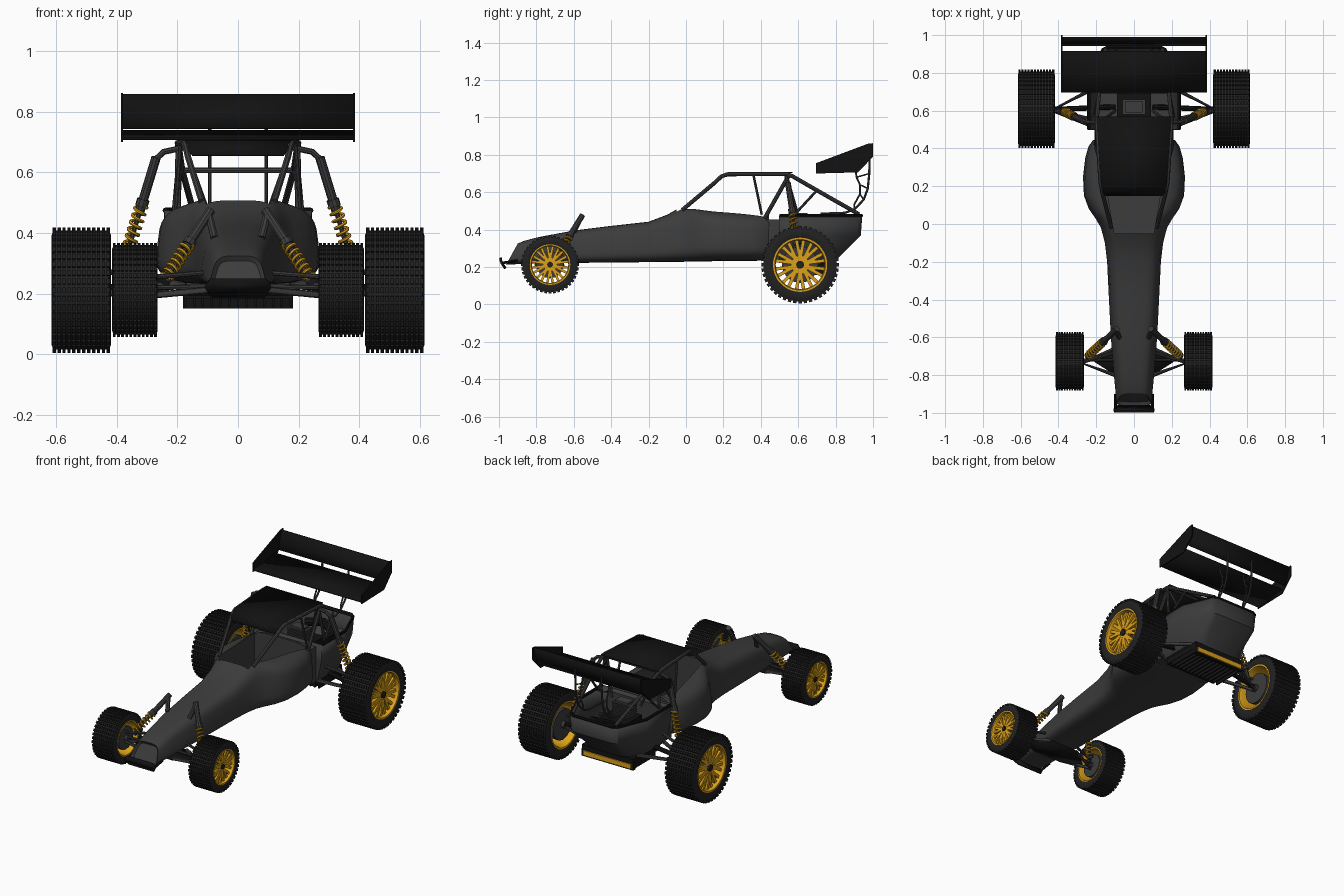
import bpy, bmesh
from math import sin, cos, pi, radians, copysign
from mathutils import Matrix, Vector

if "Cube" in bpy.data.objects:
    bpy.data.objects.remove(bpy.data.objects["Cube"])


def material(name, col):
    m = bpy.data.materials.new(name)
    m.diffuse_color = (*col, 1)
    m.use_nodes = True
    m.node_tree.nodes["Principled BSDF"].inputs["Base Color"].default_value = m.diffuse_color
    return m


GREY = material("dark_grey", (0.045, 0.045, 0.045))
BLACK = material("black", (0.006, 0.006, 0.006))
RUBBER = material("rubber", (0.015, 0.015, 0.015))
GOLD = material("gold", (0.72, 0.36, 0.01))


def finish(name, bm, mat, solid=0, offset=0):
    bmesh.ops.recalc_face_normals(bm, faces=bm.faces)
    me = bpy.data.meshes.new(name)
    bm.to_mesh(me)
    bm.free()
    me.materials.append(mat)
    ob = bpy.data.objects.new(name, me)
    bpy.context.collection.objects.link(ob)
    if solid:
        m = ob.modifiers.new("thickness", 'SOLIDIFY')
        m.thickness, m.offset = solid, offset
    return ob


def loft(name, rings, mat, cap=(True, True), solid=0, offset=0, loop=False):
    bm = bmesh.new()
    rows = [[bm.verts.new(p) for p in r] for r in rings]
    n = len(rows[0])
    for a, b in zip(rows, rows[1:] + (rows[:1] if loop else [])):
        for i in range(n):
            bm.faces.new((a[i], a[(i + 1) % n], b[(i + 1) % n], b[i]))
    if not loop:
        for use, r in zip(cap, (rows[0], rows[-1])):
            if use:
                bm.faces.new(r)
    return finish(name, bm, mat, solid, offset)


def strip(name, rows, t, mat):
    """Symmetric sheet through rows of (half width, y, z)."""
    bm = bmesh.new()
    vs = [(bm.verts.new((-w, y, z)), bm.verts.new((w, y, z))) for w, y, z in rows]
    for a, b in zip(vs, vs[1:]):
        bm.faces.new((a[0], a[1], b[1], b[0]))
    return finish(name, bm, mat, t)


def box(name, lo, hi, mat):
    bm = bmesh.new()
    lo, hi = Vector(lo), Vector(hi)
    bmesh.ops.create_cube(bm, size=1, matrix=Matrix.Translation((lo + hi) / 2) @ Matrix.Diagonal((*(hi - lo), 1)))
    return finish(name, bm, mat)


def tube(name, pts, r, mat=GREY, both=True, res=2):
    for s in ((1, -1) if both else (1,)):
        cu = bpy.data.curves.new(name, 'CURVE')
        cu.dimensions, cu.bevel_depth, cu.bevel_resolution, cu.use_fill_caps = '3D', r, res, True
        sp = cu.splines.new('POLY')
        sp.points.add(len(pts) - 1)
        for p, (x, y, z) in zip(sp.points, pts):
            p.co = (x * s, y, z, 1)
        tmp = bpy.data.objects.new("tmp", cu)
        me = bpy.data.meshes.new_from_object(tmp)
        bpy.data.objects.remove(tmp)
        me.materials.clear()
        me.materials.append(mat)
        side = ("_left" if s < 0 else "_right") if both else ""
        bpy.context.collection.objects.link(bpy.data.objects.new(name + side, me))


def lathe(name, prof, c, mat, n=48):
    """Closed (x, radius) profile spun about the wheel axle."""
    rings = [[(c[0] + x, c[1] + r * cos(2 * pi * k / n), c[2] + r * sin(2 * pi * k / n)) for x, r in prof]
             for k in range(n)]
    return loft(name, rings, mat, loop=True)


# main body: super-ellipse sections (y, half width, bottom, top, taper)
sections = [(-.962, .1, .212, .325, .3), (-.89, .108, .216, .34, .3), (-.8, .117, .22, .36, .3),
            (-.6, .133, .222, .395, .25), (-.4, .142, .224, .42, .2), (-.2, .15, .226, .442, .15),
            (-.1, .165, .227, .48, .2), (-.02, .19, .228, .525, .25), (.03, .22, .229, .52, .22),
            (.08, .252, .23, .51, .15), (.15, .275, .231, .5, .1), (.25, .28, .232, .494, .1),
            (.35, .268, .233, .488, .1), (.41, .25, .234, .486, .1), (.445, .225, .235, .484, .1)]
rings = []
for i, (y, w, zb, zt, tp) in enumerate(sections):
    shear = (.55, .2, .08)[i] if i < 3 else 0
    ring = []
    for k in range(40):
        c, s = cos(2 * pi * k / 40), sin(2 * pi * k / 40)
        x, f = w * copysign(abs(c) ** .5, c), (1 + copysign(abs(s) ** .5, s)) / 2
        ring.append((x * (1 - tp * f), y + shear * f * (zt - zb), zb + f * (zt - zb)))
    rings.append(ring)
body = loft("main_body", rings, GREY)
# recessed nose panel
bm = bmesh.new()
bm.from_mesh(body.data)
nose = min((f for f in bm.faces if len(f.verts) > 4), key=lambda f: f.calc_center_median().y)
bmesh.ops.inset_region(bm, faces=[nose], thickness=.012, depth=0)
bmesh.ops.translate(bm, verts=nose.verts, vec=(0, .015, -.006))
bm.to_mesh(body.data)
bm.free()
# cockpit opening
cut = loft("cockpit_cutter", [[(-.105, -.05, z), (.105, -.05, z), (.185, .43, z), (-.185, .43, z)]
                              for z in (.27, .65)], GREY)
cut.hide_render = True
mod = body.modifiers.new("cockpit", 'BOOLEAN')
mod.operation, mod.object, mod.solver = 'DIFFERENCE', cut, 'EXACT'
bpy.context.view_layer.objects.active = body
bpy.ops.object.modifier_apply(modifier="cockpit")
bpy.data.objects.remove(cut)

# engine bay tub, bulkhead and engine
tub = []
for z, w, w2, y1, y2 in ((.225, .19, .13, .7, .79), (.25, .21, .14, .71, .81), (.37, .235, .16, .74, .93), (.475, .24, .165, .74, .938)):
    tub.append([(-w, .5, z), (w, .5, z), (w, y1, z), (w2, y2 - .015, z), (w2 - .03, y2, z),
                (.03 - w2, y2, z), (-w2, y2 - .015, z), (-w, y1, z)])
loft("rear_tub", tub, GREY, cap=(True, False), solid=.01)
rim = [(x, y, z) for x, y, z in tub[-1]]
tube("tub_rim", rim[1:] + rim[:1], .009, BLACK, both=False)
box("center_bulkhead", (-.2, .43, .235), (.2, .51, .455), GREY)
box("engine_block", (-.09, .57, .24), (.09, .74, .4), BLACK)
for k in range(6):
    box(f"engine_fin_{k}", (-.06, .58, .4 + k * .014), (.06, .66, .407 + k * .014), GREY)
box("engine_cylinder", (-.045, .59, .39), (.045, .65, .49), GREY)
tube("exhaust", [(.05, .7, .36), (.1, .8, .4), (0, .86, .42), (-.1, .82, .41)], .025, BLACK, both=False)

# underbody diffuser with fins and gold rear strip
box("diffuser_plate", (-.18, .52, .185), (.18, .79, .225), BLACK)
for k in range(13):
    x = -.174 + k * .029
    box(f"diffuser_fin_{k}", (x - .004, .56, .157), (x + .004, .77, .187), BLACK)
box("rear_bumper_frame", (-.182, .77, .152), (.182, .79, .2), BLACK)
box("rear_bumper_strip", (-.168, .788, .16), (.168, .797, .19), GOLD)

# roll cage
tube("cage_roof_rail", [(.12, -.02, .505), (.165, .155, .652), (.172, .19, .685), (.178, .225, .696), (.198, .54, .697),
                        (.196, .57, .685), (.185, .7, .61), (.15, .925, .482)], .011)
tube("cage_main_hoop", [(.195, .55, .69), (.2, .42, .46)], .011)
tube("cage_side_pillar", [(.19, .36, .695), (.205, .405, .48)], .007)
tube("cage_rear_leg", [(.19, .54, .69), (.21, .57, .47)], .009)
tube("cage_diagonal", [(.175, .54, .68), (.1, .6, .47)], .008)
tube("cage_rear_brace", [(.185, .7, .61), (.21, .58, .48)], .007)
for nm, w, y, z in (("roof_front", .165, .17, .67), ("roof_rear", .197, .55, .692), ("back", .185, .7, .607)):
    tube("cage_crossbar_" + nm, [(-w, y, z), (w, y, z)], .009, both=False)
strip("roof_panel", [(.15, .15, .656), (.166, .17, .678), (.176, .215, .702), (.2, .57, .705)], .007, BLACK)

# rear wing
strip("wing_main_plane", [(.382, .697, .712), (.382, .8, .716), (.382, .915, .735)], .01, BLACK)
strip("wing_flap", [(.382, .948, .745), (.382, .965, .79), (.382, .985, .858)], .01, BLACK)
for s in (-1, 1):
    pts = ((.695, .7), (.695, .755), (.975, .86), (1, .862), (1, .79), (.92, .706))
    loft("wing_end_plate", [[(s * x, y, z) for y, z in pts] for x in (.379, .386)], BLACK)
outer = [(.093, .72, .485), (.093, .85, .49), (.093, .9, .508), (.093, .95, .56), (.093, .972, .62), (.093, .98, .7), (.093, .982, .8)]
inner = [(.093, .9, .535), (.093, .93, .59), (.093, .93, .64), (.093, .912, .68), (.093, .905, .73)]
tube("wing_strut_outer", outer, .006)
tube("wing_strut_inner", [outer[2]] + inner, .005)
for a, b in ((outer[3], inner[1]), (outer[4], inner[2]), (outer[5], inner[3])):
    tube("wing_strut_rung", [a, b], .004)

# front bumper
strip("front_bumper", [(.09, -.992, .25), (.105, -.99, .235), (.108, -.984, .22), (.088, -.965, .192)], .014, BLACK)
tube("bumper_mount", [(.098, -.98, .222), (.098, -.9, .235)], .007, BLACK)


# shock absorbers
def shock(name, top, bot, r):
    a, b = Vector(top), Vector(bot)
    d = b - a
    u = d.normalized()
    v = u.orthogonal().normalized()
    w = u.cross(v)
    tube(name + "_body", [a, a + d * .55], r * .75, res=3)
    tube(name + "_collar", [a + d * .42, a + d * .49], r, res=3)
    tube(name + "_rod", [a + d * .5, b], r * .4)
    tube(name + "_seat", [a + d * .95, b], r)
    turns, n = 7, 84
    coil = [a + d * (.48 + .48 * k / n) + r * .95 * (v * cos(2 * pi * turns * k / n) + w * sin(2 * pi * turns * k / n))
            for k in range(n + 1)]
    tube(name + "_spring", coil, .0055, GOLD, res=1)


shock("front_shock", (.09, -.555, .475), (.245, -.7, .24), .021)
tube("front_shock_reservoir", [(.095, -.565, .455), (.078, -.6, .385)], .013)
shock("rear_shock", (.27, .545, .65), (.37, .595, .32), .021)
tube("rear_shock_mount", [(.18, .535, .682), (.245, .54, .668), (.275, .547, .64)], .01)

# suspension arms
tube("front_lower_arm", [(.1, -.66, .212), (.28, -.735, .195), (.1, -.8, .212)], .011)
tube("front_upper_arm", [(.1, -.68, .27), (.28, -.735, .255)], .008)
tube("front_steering_rod", [(0, -.72, .225), (.29, -.72, .22)], .008)
strip("front_skid_plate", [(.1, -.8, .205), (.21, -.73, .2), (.1, -.65, .205)], .012, BLACK)
tube("rear_lower_arm", [(.17, .5, .24), (.44, .6, .2), (.17, .74, .23)], .012)
tube("rear_axle", [(.1, .62, .26), (.46, .605, .212)], .014, BLACK)
tube("rear_upper_link", [(.2, .55, .32), (.42, .6, .27)], .009)
tube("rear_shock_foot", [(.37, .595, .33), (.4, .6, .21)], .012)


# wheels: tyre, tread blocks, rim, spokes, hub and brake disc
def wheel(name, s, xc, y, z, R, w, knobs, cols):
    c = (s * xc, y, z)
    h = w / 2
    lathe(name + "_tyre", [(-h * .94, R * .68), (-h, R * .75), (-h, R * .88), (-h * .93, R * .95), (h * .93, R * .95),
                           (h, R * .88), (h, R * .75), (h * .94, R * .68)], c, RUBBER)
    bm = bmesh.new()
    for k in range(knobs):
        rot = Matrix.Translation(c) @ Matrix.Rotation(2 * pi * k / knobs, 4, 'X')
        for j in range(cols):
            x = w * ((j + .5) / cols - .5)
            bmesh.ops.create_cube(bm, size=1, matrix=rot @ Matrix.Translation((x, 0, R * .965))
                                  @ Matrix.Diagonal((w / cols * .68, 2 * pi * R / knobs * .6, R * .07, 1)))
    finish(name + "_tread", bm, RUBBER)
    lathe(name + "_rim", [(-h * .97, R * .7), (h * .97, R * .7), (h * .97, R * .655), (h * .8, R * .63),
                          (-h * .8, R * .63), (-h * .97, R * .655)], c, GOLD)
    bm = bmesh.new()
    for k in range(10):
        for e in (-1, 1):
            bmesh.ops.create_cube(bm, size=1, matrix=Matrix.Translation(c) @ Matrix.Rotation(2 * pi * k / 10, 4, 'X')
                                  @ Matrix.Translation((s * h * .7, 0, R * .15)) @ Matrix.Rotation(e * .19, 4, 'X')
                                  @ Matrix.Translation((0, 0, R * .25)) @ Matrix.Diagonal((w * .1, R * .085, R * .5, 1)))
    finish(name + "_spokes", bm, GOLD)

    def disc(part, x0, x1, r, mat):
        tube(name + part, [(c[0] + s * x0, y, z), (c[0] + s * x1, y, z)], r, mat, both=False, res=6)
    disc("_hub", h * .55, h * .78, R * .24, GOLD)
    disc("_hub_cap", h * .7, h * .88, R * .1, RUBBER)
    disc("_axle_stub", -h, h * .7, R * .1, GREY)
    disc("_brake_disc", -h * .8, -h * .55, R * .47, GREY)


for s, side in ((1, "right"), (-1, "left")):
    wheel("front_wheel_" + side, s, .34, -.727, .213, .155, .15, 40, 11)
    wheel("rear_wheel_" + side, s, .517, .61, .212, .207, .195, 44, 12)

# smooth shading with crisp edges
bpy.ops.object.select_all(action='SELECT')
bpy.ops.object.shade_smooth_by_angle(angle=radians(35))
